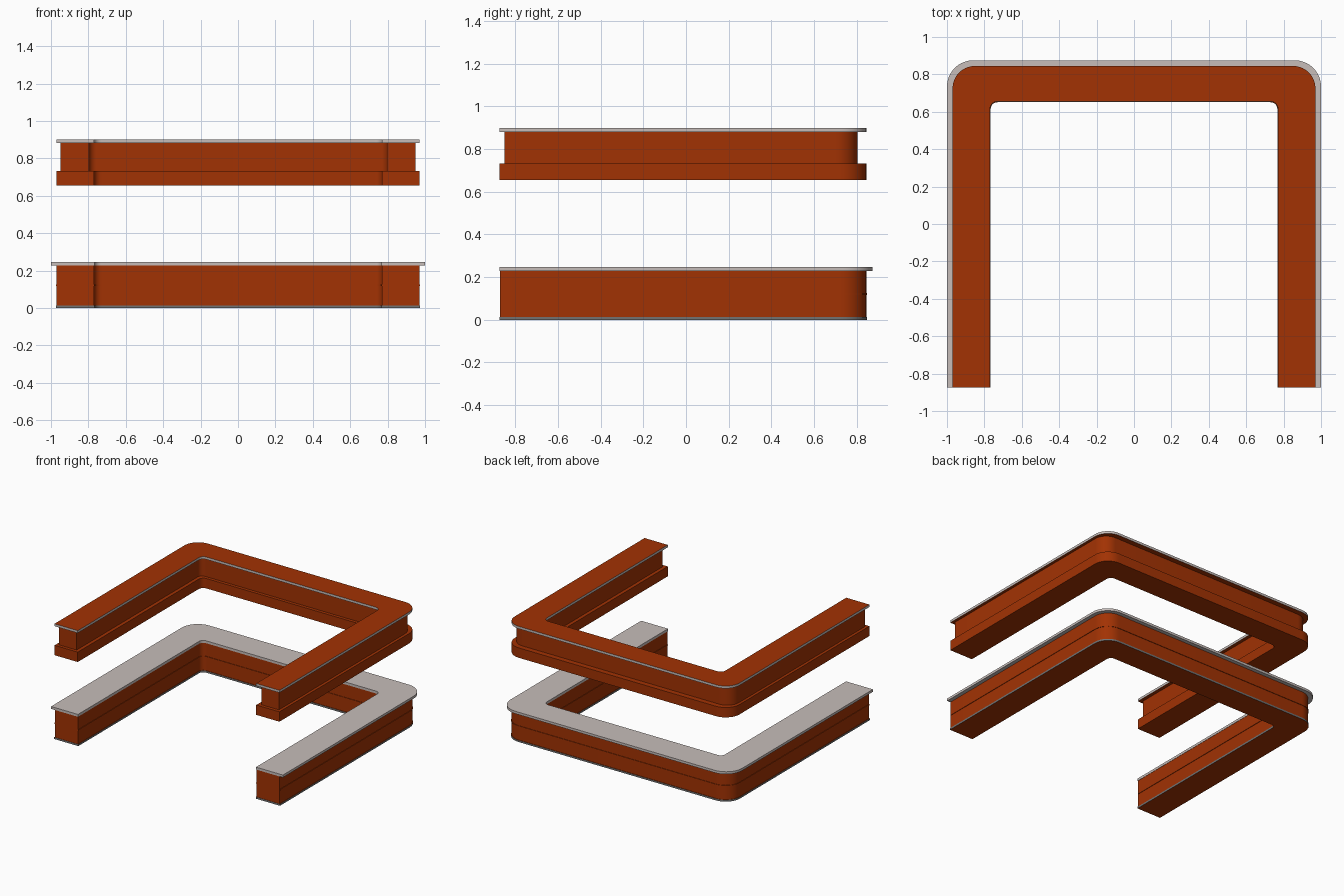
import bpy, bmesh, math

if "Cube" in bpy.data.objects:
    bpy.data.objects.remove(bpy.data.objects["Cube"])

def mat(name, c):
    m = bpy.data.materials.new(name)
    m.diffuse_color = (*c, 1)
    m.use_nodes = True
    m.node_tree.nodes["Principled BSDF"].inputs["Base Color"].default_value = m.diffuse_color
    return m

wood = mat("red brown wood", (0.36, 0.032, 0.001))
stone = mat("warm grey", (0.57, 0.51, 0.49))
dark = mat("dark grey", (0.17, 0.17, 0.17))

def path(x, y, yf, r, n=10):
    """Open U path with rounded corners, from front right to front left."""
    quarter = [(x - r + r * math.cos(math.pi / 2 * i / n),
                y - r + r * math.sin(math.pi / 2 * i / n)) for i in range(n + 1)]
    right = [(x, yf)] + quarter
    return right + [(-px, py) for px, py in reversed(right)]

def u_slab(name, z0, z1, xo, yo, xi, yi, yf, ro, ri, side, cap):
    """U-shaped slab, open to the front; caps take their own colour."""
    bm = bmesh.new()
    outer, inner = path(xo, yo, yf, ro), path(xi, yi, yf, ri)
    rows = [[bm.verts.new((x, y, z)) for x, y in p]
            for p, z in ((outer, z0), (outer, z1), (inner, z1), (inner, z0))]
    for k in range(4):
        a, b = rows[k], rows[(k + 1) % 4]
        for i in range(len(a) - 1):
            f = bm.faces.new((a[i], a[i + 1], b[i + 1], b[i]))
            f.material_index = k % 2
    # front ends
    bm.faces.new([r[0] for r in rows])
    bm.faces.new([r[-1] for r in rows])
    bmesh.ops.recalc_face_normals(bm, faces=bm.faces)
    me = bpy.data.meshes.new(name)
    bm.to_mesh(me)
    bm.free()
    me.materials.append(side)
    me.materials.append(cap)
    ob = bpy.data.objects.new(name, me)
    bpy.context.collection.objects.link(ob)
    bpy.context.view_layer.objects.active = ob
    ob.select_set(True)
    bpy.ops.object.shade_smooth_by_angle(angle=math.radians(30))
    ob.select_set(False)

# Lower counter
u_slab("counter_plinth", 0, 0.014, 0.974, 0.849, 0.766, 0.651, -0.874, 0.124, 0.036, dark, wood)
u_slab("counter_body", 0.014, 0.228, 0.97, 0.845, 0.77, 0.655, -0.872, 0.12, 0.04, wood, wood)
u_slab("counter_trim", 0.117, 0.126, 0.974, 0.849, 0.766, 0.651, -0.870, 0.124, 0.036, wood, wood)
u_slab("counter_top", 0.228, 0.247, 1.0, 0.875, 0.768, 0.653, -0.875, 0.14, 0.036, stone, stone)
# Upper hanging canopy
u_slab("canopy_base", 0.655, 0.732, 0.97, 0.845, 0.77, 0.655, -0.875, 0.12, 0.04, wood, wood)
u_slab("canopy_body", 0.732, 0.881, 0.948, 0.803, 0.797, 0.68, -0.85, 0.10, 0.04, wood, wood)
u_slab("canopy_top", 0.881, 0.9, 0.97, 0.845, 0.77, 0.655, -0.875, 0.12, 0.04, stone, wood)
